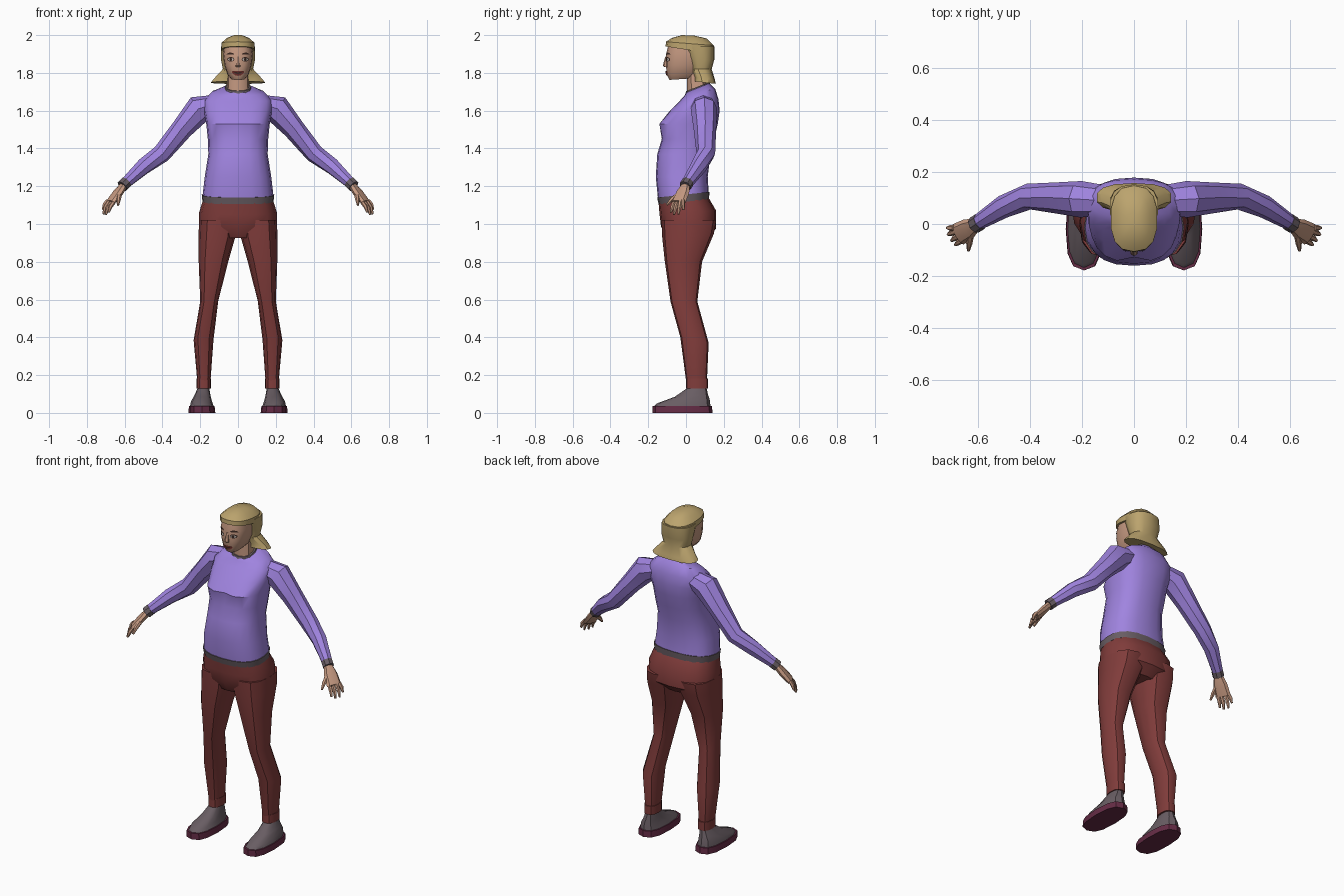
import bpy, bmesh, math
from mathutils import Vector
from mathutils.bvhtree import BVHTree


def material(name, r, g, b):
    m = bpy.data.materials.new(name)
    m.diffuse_color = (r, g, b, 1)
    return m


PURPLE = material("purple knit", .35, .23, .74)
RED = material("dark red cloth", .22, .046, .044)
GREY = material("warm grey", .14, .11, .125)
SOLE = material("plum sole", .13, .025, .06)
HAIR = material("blond hair", .50, .37, .155)
SKIN = material("skin", .56, .32, .22)
DARK = material("dark brown", .04, .02, .015)
WHITE = material("eye white", .55, .5, .45)
LIPS = material("lips", .16, .03, .025)


def finish(name, bm, mat, mirror=False, angle=35):
    bmesh.ops.recalc_face_normals(bm, faces=bm.faces)
    me = bpy.data.meshes.new(name)
    bm.to_mesh(me)
    bm.free()
    me.materials.append(mat)
    me.shade_smooth()
    me.set_sharp_from_angle(angle=math.radians(angle))
    ob = bpy.data.objects.new(name, me)
    bpy.context.collection.objects.link(ob)
    if mirror:
        ob.modifiers.new("mirror", 'MIRROR')
    return ob


def skin_rings(name, rings, mat, mirror, angle):
    """Join rings of points with quads and cap both ends."""
    bm = bmesh.new()
    vs = [[bm.verts.new(p) for p in ring] for ring in rings]
    n = len(vs[0])
    for a, b in zip(vs, vs[1:]):
        for i in range(n):
            j = (i + 1) % n
            bm.faces.new((a[i], a[j], b[j], b[i]))
    bm.faces.new(vs[0])
    bm.faces.new(vs[-1])
    return finish(name, bm, mat, mirror, angle)


def soft(c, p):
    return math.copysign(abs(c) ** p, c)


def stack(name, rows, mat, n=12, mirror=False, p=.8, angle=35):
    """Stack of rounded sections: (z front, z back, x0, x1, y front, y back)."""
    rings = []
    for zf, zb, x0, x1, yf, yb in rows:
        ring = []
        for i in range(n):
            a = 2 * math.pi * i / n - math.pi / 2
            c, s = soft(math.cos(a), p), soft(math.sin(a), p)
            ring.append(((x0 + x1) / 2 + c * (x1 - x0) / 2,
                         (yf + yb) / 2 + s * (yb - yf) / 2,
                         zf + (zb - zf) * (s + 1) / 2))
        rings.append(ring)
    return skin_rings(name, rings, mat, mirror, angle)


def sym(zf, zb, w, yf, yb):
    return (zf, zb, -w, w, yf, yb)


def tube(name, pts, mat, n=8, angle=35):
    """Mirrored limb along a path: (x, y, z, horizontal radius, other radius)."""
    P = [Vector(q[:3]) for q in pts]
    rings = []
    for i, q in enumerate(pts):
        t = (P[min(i + 1, len(P) - 1)] - P[max(i - 1, 0)]).normalized()
        u = t.cross(Vector((0, 0, 1))).normalized()
        v = u.cross(t)
        rings.append([P[i] + u * q[3] * math.cos(2 * math.pi * k / n)
                      + v * q[4] * math.sin(2 * math.pi * k / n) for k in range(n)])
    return skin_rings(name, rings, mat, True, angle)


# Sweater body, with a shallow dip between the chest bumps
sweater = stack("sweater", [
    sym(1.13, 1.165, .188, -.148, .12), sym(1.25, 1.25, .176, -.16, .115),
    sym(1.37, 1.37, .157, -.152, .13), sym(1.45, 1.45, .160, -.128, .15),
    sym(1.53, 1.53, .168, -.147, .168), sym(1.60, 1.60, .18, -.085, .178),
    sym(1.65, 1.66, .18, -.035, .172), sym(1.68, 1.715, .14, -.008, .155),
    sym(1.695, 1.745, .07, .0, .125)], PURPLE, n=20)
for v in sweater.data.vertices:
    if abs(v.co.z - 1.53) < .01 and v.co.y < 0 and abs(v.co.x) < .03:
        v.co.y += .02
stack("waistband", [sym(1.105, 1.13, .188, -.145, .122),
                    sym(1.14, 1.17, .192, -.153, .124)], GREY, n=20)
stack("collar", [sym(1.685, 1.735, .074, -.004, .13),
                 sym(1.703, 1.752, .068, .0, .124)], GREY)

# Sleeves and cuffs
tube("sleeve", [(.12, .09, 1.635, .06, .05), (.205, .095, 1.61, .07, .075),
                (.295, .1, 1.505, .06, .058), (.405, .105, 1.372, .05, .05),
                (.50, .067, 1.305, .044, .044), (.60, .005, 1.213, .03, .03)], PURPLE)
tube("sleeve_cuff", [(.59, .01, 1.222, .033, .033), (.612, -.004, 1.2, .033, .033)], GREY)

# Hands
tube("palm", [(.605, .0, 1.205, .024, .02), (.635, -.018, 1.165, .04, .022),
              (.675, -.04, 1.115, .044, .016)], SKIN)
for tip, base in (((.716, -.015, 1.075), (.69, -.015, 1.125)),
                  ((.713, -.04, 1.052), (.683, -.03, 1.12)),
                  ((.70, -.064, 1.05), (.672, -.047, 1.115)),
                  ((.685, -.08, 1.062), (.658, -.063, 1.115))):
    mid = [(a + b) / 2 + d for a, b, d in zip(tip, base, (.004, 0, .003))]
    tube("finger", [(*base, .011, .011), (*mid, .011, .011), (*tip, .006, .006)], SKIN, n=6)
tube("thumb", [(.625, -.03, 1.165, .014, .014), (.632, -.075, 1.13, .012, .012),
               (.635, -.102, 1.10, .006, .006)], SKIN, n=6)

# Trousers
stack("trouser_hips", [sym(.925, .925, .10, -.10, .11), sym(.985, .975, .206, -.132, .16),
                       sym(1.05, 1.07, .206, -.14, .16),
                       sym(1.11, 1.135, .187, -.145, .122)], RED, n=16)
stack("trouser_leg", [
    (1.02, 1.02, .0, .206, -.13, .16), (.93, .95, .012, .209, -.126, .148),
    (.80, .80, .052, .208, -.112, .085), (.59, .59, .105, .20, -.082, .06),
    (.40, .37, .13, .235, -.03, .12), (.15, .15, .147, .214, .003, .11)], RED, mirror=True)
stack("trouser_cuff", [(.13, .13, .142, .22, .0, .117),
                       (.182, .182, .142, .22, .0, .117)], RED, mirror=True)

# Shoes
stack("shoe_sole", [(0, 0, .12, .262, -.178, .14),
                    (.037, .037, .124, .26, -.178, .138)], SOLE, mirror=True, p=.75)
stack("shoe_upper", [
    (.034, .034, .128, .255, -.17, .13), (.05, .075, .138, .248, -.155, .125),
    (.085, .095, .145, .232, -.06, .117), (.135, .135, .153, .212, .012, .108)],
    GREY, mirror=True)

# Neck and head
stack("neck", [sym(1.66, 1.70, .06, .005, .115), sym(1.80, 1.80, .055, .005, .11)], SKIN)
head = stack("head", [
    sym(1.763, 1.772, .035, -.088, .05), sym(1.79, 1.79, .056, -.102, .07),
    sym(1.84, 1.84, .072, -.106, .09), sym(1.90, 1.90, .08, -.105, .11),
    sym(1.96, 1.96, .072, -.09, .10)], SKIN, n=16)
stack("nose", [sym(1.83, 1.83, .013, -.112, -.09), sym(1.838, 1.838, .014, -.123, -.09),
               sym(1.888, 1.888, .006, -.109, -.09)], SKIN, n=6)

# Hair: cap over the skull, and the flared back
stack("hair_cap", [
    sym(1.94, 1.90, .09, -.108, .15), sym(1.965, 1.945, .09, -.106, .147),
    sym(1.985, 1.982, .062, -.075, .11), sym(2.0, 1.997, .025, -.02, .045)], HAIR, n=14)
stack("hair_back", [
    sym(1.755, 1.742, .145, .045, .157), sym(1.775, 1.765, .128, .045, .153),
    sym(1.82, 1.82, .082, .025, .136), sym(1.87, 1.87, .092, .01, .15),
    sym(1.94, 1.94, .093, -.025, .152)], HAIR, n=14)

# Face details: thin plates laid on the head
tree = BVHTree.FromPolygons([v.co for v in head.data.vertices],
                            [f.vertices[:] for f in head.data.polygons])


def plate(name, cx, cz, w, h, mat, lift, mirror=True, bend=0, n=12):
    bm = bmesh.new()

    def vert(x, z):
        hit = tree.ray_cast(Vector((x, -1, z)), Vector((0, 1, 0)))[0]
        return bm.verts.new((x, hit.y - lift, z))
    mid = vert(cx, cz)
    rim = []
    for i in range(n):
        a = 2 * math.pi * i / n
        dx = math.cos(a)
        rim.append(vert(cx + w * dx, cz + h * math.sin(a) + bend * dx * dx))
    for i in range(n):
        bm.faces.new((mid, rim[i], rim[(i + 1) % n]))
    return finish(name, bm, mat, mirror)


plate("eye_rim", .038, 1.872, .019, .012, DARK, .003)
plate("eye_white", .038, 1.871, .015, .008, WHITE, .005)
plate("iris", .038, 1.871, .007, .008, DARK, .007)
plate("eyebrow", .040, 1.903, .021, .005, DARK, .004, bend=-.006)
plate("lips", 0, 1.797, .033, .013, LIPS, .004, mirror=False, bend=.008)
plate("mouth_opening", 0, 1.799, .022, .004, DARK, .006, mirror=False, bend=.005)
